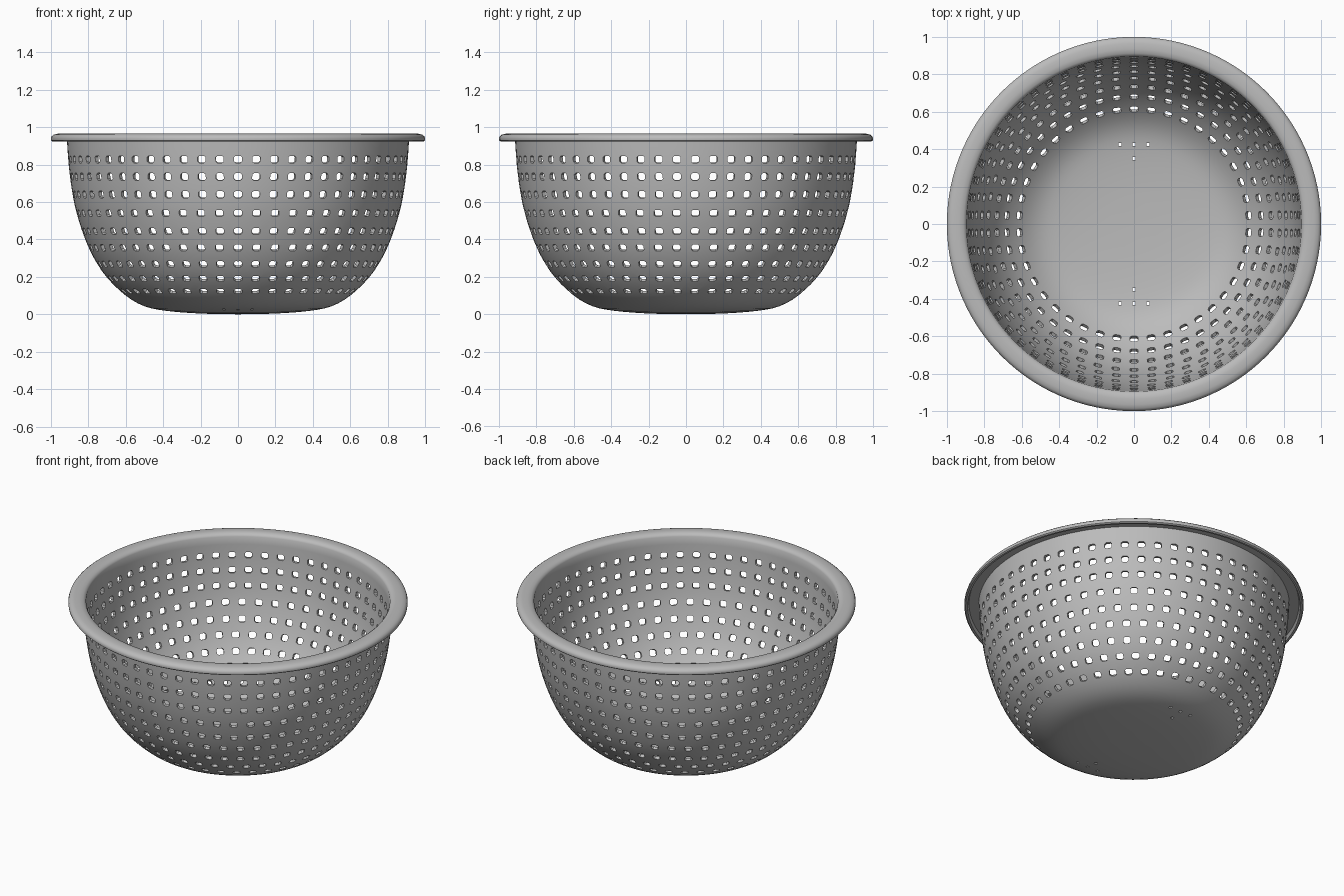
import bpy, bmesh, math
from mathutils import Vector, Matrix

if "Cube" in bpy.data.objects:
    bpy.data.objects.remove(bpy.data.objects["Cube"])

SEGMENTS = 120
WALL = 0.02

# Single grey material
grey = bpy.data.materials.new("satin grey")
grey.use_nodes = True
grey.diffuse_color = (0.5, 0.5, 0.5, 1)
grey.node_tree.nodes["Principled BSDF"].inputs["Base Color"].default_value = (0.5, 0.5, 0.5, 1)

# Outer wall control points (radius, height), floor centre to rim
CONTROL = [(0.0, 0.0), (0.2, 0.004), (0.38, 0.018), (0.5, 0.043), (0.6, 0.1),
           (0.70, 0.196), (0.77, 0.3), (0.82, 0.41), (0.862, 0.54),
           (0.887, 0.66), (0.905, 0.8), (0.915, 0.945)]


def smooth_curve(points, steps):
    """Catmull-Rom curve through the points."""
    p = [Vector(q) for q in points]
    p = [2 * p[0] - p[1]] + p + [2 * p[-1] - p[-2]]
    out = []
    for i in range(1, len(p) - 2):
        a, b, c, d = p[i - 1:i + 3]
        for s in range(steps):
            t = s / steps
            out.append(0.5 * (2 * b + (c - a) * t + (2 * a - 5 * b + 4 * c - d) * t * t
                              + (3 * b - a - 3 * c + d) * t ** 3))
    return out + [p[-2]]


def normal_at(curve, i):
    d = curve[min(i + 1, len(curve) - 1)] - curve[max(i - 1, 0)]
    return Vector((d.y, -d.x)).normalized()


def make_object(name, bm):
    mesh = bpy.data.meshes.new(name)
    bm.to_mesh(mesh)
    bm.free()
    mesh.materials.append(grey)
    ob = bpy.data.objects.new(name, mesh)
    bpy.context.scene.collection.objects.link(ob)
    return ob


# Closed cross-section: outer wall, rolled rim with hollow underside, inner wall
outer = smooth_curve(CONTROL, 3)
inner = [p - normal_at(outer, i) * WALL for i, p in enumerate(outer)]
inner[0].x = 0
rim = [(0.972, 0.945), (0.98, 0.924), (0.992, 0.924), (0.999, 0.93), (1.0, 0.94), (0.996, 0.951),
       (0.985, 0.96), (0.965, 0.965), (0.935, 0.966), (0.912, 0.963), (0.901, 0.955)]
profile = outer + [Vector(q) for q in rim] + inner[::-1]

# Lathe the bowl
bm = bmesh.new()
rings = []
for p in profile:
    if p.x < 1e-5:
        rings.append([bm.verts.new((0, 0, p.y))])
    else:
        rings.append([bm.verts.new((p.x * math.cos(a), p.x * math.sin(a), p.y))
                      for a in (2 * math.pi * k / SEGMENTS for k in range(SEGMENTS))])
for lo, hi in zip(rings, rings[1:]):
    for k in range(SEGMENTS):
        n = (k + 1) % SEGMENTS
        if len(lo) == 1:
            bm.faces.new((lo[0], hi[n], hi[k]))
        elif len(hi) == 1:
            bm.faces.new((lo[k], lo[n], hi[0]))
        else:
            bm.faces.new((lo[k], lo[n], hi[n], hi[k]))
bmesh.ops.recalc_face_normals(bm, faces=bm.faces)
bowl = make_object("colander_bowl", bm)


def add_punch(bm, centre, axis, across, width, height, depth=0.1):
    """Rounded-square prism that punches one hole."""
    up = axis.cross(across)
    c = 0.6
    shape = [(1, c), (c, 1), (-c, 1), (-1, c), (-1, -c), (-c, -1), (c, -1), (1, -c)]
    ends = [[bm.verts.new(centre + across * (x * width / 2) + up * (y * height / 2) + axis * s)
             for x, y in shape] for s in (-depth / 2, depth / 2)]
    bm.faces.new(ends[0][::-1])
    bm.faces.new(ends[1])
    for i in range(8):
        j = (i + 1) % 8
        bm.faces.new((ends[0][i], ends[0][j], ends[1][j], ends[1][i]))


# Rows of wall holes, (height, holes round the row)
ROWS = [(0.828, 58), (0.735, 58), (0.64, 58), (0.54, 54), (0.443, 54),
        (0.355, 50), (0.267, 50), (0.19, 46), (0.122, 42)]
punches = bmesh.new()
for z, count in ROWS:
    i = next(k for k, p in enumerate(outer) if p.y > z)
    a, b = outer[i - 1], outer[i]
    r = a.x + (b.x - a.x) * (z - a.y) / (b.y - a.y)
    slope = Vector((b.y - a.y, a.x - b.x)).normalized()
    for k in range(count):
        turn = Matrix.Rotation(2 * math.pi * k / count - math.pi / 2, 3, 'Z')
        axis = turn @ Vector((slope.x, 0, slope.y))
        add_punch(punches, turn @ Vector((r, 0, z)), axis, turn @ Vector((0, 1, 0)), 0.042, 0.038)

# Small drain holes in the floor
for side in (1, -1):
    for x, y in ((-0.075, 0.425), (0, 0.425), (0.075, 0.425), (0, 0.35)):
        add_punch(punches, Vector((x, y * side, 0.03)), Vector((0, 0, 1)), Vector((1, 0, 0)), 0.018, 0.018)
bmesh.ops.recalc_face_normals(punches, faces=punches.faces)
cutter = make_object("hole_cutter", punches)
cutter.hide_render = True

# Punch the holes and keep the result
cut = bowl.modifiers.new("holes", 'BOOLEAN')
cut.operation = 'DIFFERENCE'
cut.solver = 'EXACT'
cut.object = cutter
bpy.context.view_layer.update()
result = bpy.data.meshes.new_from_object(bowl.evaluated_get(bpy.context.evaluated_depsgraph_get()))
bowl.modifiers.clear()
bowl.data = result
bpy.data.objects.remove(cutter)

# Smooth shading with crisp hole edges
bpy.ops.object.select_all(action='DESELECT')
bowl.select_set(True)
bpy.context.view_layer.objects.active = bowl
bpy.ops.object.shade_smooth_by_angle(angle=math.radians(35))
